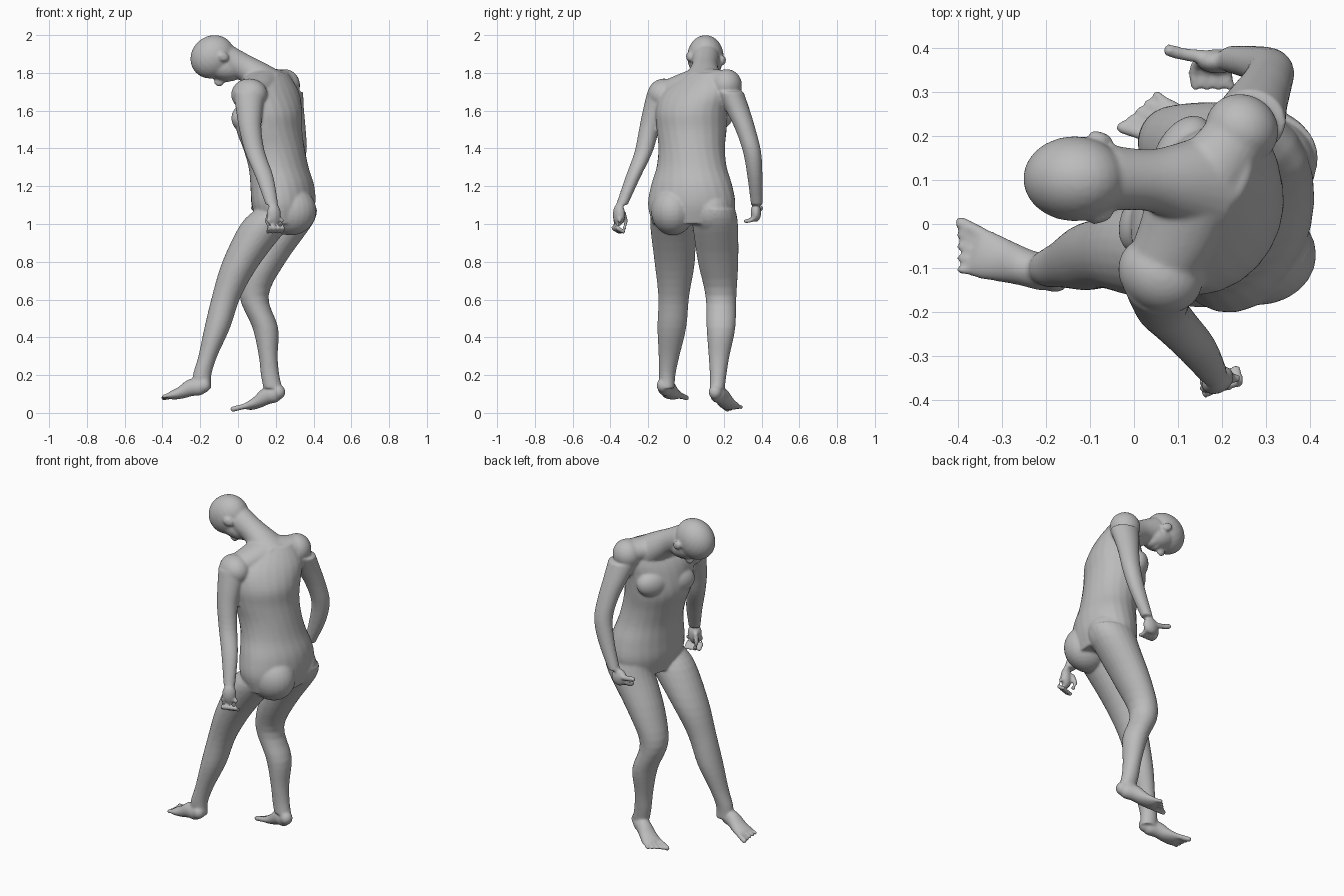
import bpy, bmesh
from math import sin, cos, pi, radians
from mathutils import Vector, Matrix

old = bpy.data.objects.get("Cube")
if old:
    bpy.data.objects.remove(old, do_unlink=True)

UP = Vector((0, 0, 1))
SIDES = 24
STEPS = 4
bm = bmesh.new()


def flow(a, b, c, d, t):
    """Smooth curve through b and c."""
    return b + (c - a) * (t / 2) + (a - b * 2.5 + c * 2 - d / 2) * t ** 2 \
        + ((b - c) * 1.5 + (d - a) / 2) * t ** 3


def skin(loops):
    """Run a smooth closed solid through a stack of rings."""
    last = len(loops) - 1
    dense = []
    for i in range(last):
        near = (loops[max(i - 1, 0)], loops[i], loops[i + 1], loops[min(i + 2, last)])
        for step in range(STEPS):
            dense.append([flow(*points, step / STEPS) for points in zip(*near)])
    dense.append(loops[last])
    rings = [[bm.verts.new(point) for point in loop] for loop in dense]
    for low, high in zip(rings, rings[1:]):
        for i in range(SIDES):
            j = (i + 1) % SIDES
            bm.faces.new((low[i], low[j], high[j], high[i]))
    bm.faces.new(rings[0])
    bm.faces.new(rings[-1])


def ellipse(centre, u, v):
    angles = [2 * pi * i / SIDES for i in range(SIDES)]
    return [Vector(centre) + u * cos(angle) + v * sin(angle) for angle in angles]


def level_ring(centre, depth, width, twist=0):
    turn = Matrix.Rotation(-radians(twist), 3, "Z")
    return ellipse(centre, turn @ Vector((depth, 0, 0)), turn @ Vector((0, width, 0)))


def limb(path, shape):
    """Level rings: the path gives x and y, the shared shape gives z, depth and width."""
    skin([level_ring((x, y, z), depth, width)
          for (x, y), (z, depth, width) in zip(path, shape)])


def tube(points, sizes):
    """Rings square to the path, each with a half height and a half width."""
    points = [Vector(point) for point in points]
    loops = []
    for i, (height, width) in enumerate(sizes):
        along = points[min(i + 1, len(points) - 1)] - points[max(i - 1, 0)]
        side = along.cross(UP)
        side = side.normalized() if side.length > 0.001 else Vector((0, 1, 0))
        rise = side.cross(along).normalized()
        loops.append(ellipse(points[i], rise * height, side * width))
    skin(loops)


def ball(centre, radii, pitch=0, yaw=0):
    place = (Matrix.Translation(centre) @ Matrix.Rotation(radians(yaw), 4, "Z")
             @ Matrix.Rotation(radians(pitch), 4, "Y") @ Matrix.Diagonal((*radii, 1)))
    bmesh.ops.create_uvsphere(bm, u_segments=24, v_segments=16, radius=1, matrix=place)


def digit(points, radius):
    """Finger or toe with rounded joints."""
    tube(points, [(radius, radius)] * len(points))
    for point in points:
        ball(point, (radius, radius, radius))


def fingers(first, step, bend, tip):
    """Four curled fingers in a row, starting from the first knuckle."""
    for k in range(4):
        knuckle = Vector(first) + Vector(step) * k
        digit([knuckle, knuckle + Vector(bend), knuckle + Vector(tip)], 0.012)


def foot(heel, pad, tip, inner):
    """Heel, arch and pad, then five toes with the big one on the inner side."""
    heel, pad, tip = Vector(heel), Vector(pad), Vector(tip)
    arch = heel.lerp(pad, 0.45) + UP * 0.01
    tube([heel, heel.lerp(pad, 0.15), arch, heel.lerp(pad, 0.75), pad, pad.lerp(tip, 0.3)],
         [(0.035, 0.03), (0.045, 0.04), (0.045, 0.043),
          (0.033, 0.05), (0.025, 0.056), (0.018, 0.054)])
    ball(heel, (0.036, 0.036, 0.038))
    forward = tip - pad
    side = forward.cross(UP).normalized() * inner
    for k in range(5):
        offset = side * (0.04 - 0.02 * k)
        end = tip + offset * 1.25 - forward * 0.12 * k
        digit([pad + offset, end], 0.015 if k == 0 else 0.011)


# Torso: x, half depth and half width at even heights, twisting as it rises
torso = [(0.24, 0.14, 0.21), (0.24, 0.165, 0.235), (0.235, 0.165, 0.22),
         (0.215, 0.155, 0.19), (0.19, 0.16, 0.18), (0.165, 0.17, 0.19),
         (0.165, 0.165, 0.2), (0.165, 0.13, 0.2), (0.18, 0.06, 0.11)]
loops = []
for k, (x, depth, width) in enumerate(torso):
    z = 1 + k / 10
    y = 0.03 + 0.4 * max(0, z - 1.65)
    loops.append(level_ring((x, y, z), depth, width, twist=40 * (z - 0.8)))
skin(loops)

# Chest and buttocks
for centre in ((0.035, 0.02, 1.56), (0.11, 0.16, 1.57)):
    ball(centre, (0.06, 0.095, 0.075), yaw=-30)
for y in (-0.07, 0.135):
    ball((0.28, y, 1.07), (0.135, 0.115, 0.13))

# Legs: one shape from hip to heel, the left stepping forward
leg = [(1.08, 0.14, 0.11), (1, 0.135, 0.12), (0.8, 0.103, 0.107), (0.62, 0.077, 0.082),
       (0.45, 0.068, 0.076), (0.3, 0.05, 0.055), (0.2, 0.049, 0.044), (0.13, 0.05, 0.04)]
limb([(0.24, -0.07), (0.15, -0.07), (0.02, -0.06), (-0.06, -0.065),
      (-0.11, -0.075), (-0.16, -0.09), (-0.19, -0.1), (-0.19, -0.1)], leg)
limb([(0.28, 0.15), (0.26, 0.155), (0.15, 0.17), (0.085, 0.185),
      (0.145, 0.185), (0.16, 0.175), (0.17, 0.17), (0.185, 0.165)], leg)
foot((-0.18, -0.12, 0.145), (-0.34, -0.07, 0.095), (-0.41, -0.045, 0.08), inner=1)
foot((0.215, 0.155, 0.11), (0.07, 0.23, 0.04), (-0.005, 0.265, 0.02), inner=-1)

# Arms: one shape from shoulder to wrist
arm = [(1.7, 0.085, 0.075), (1.6, 0.07, 0.064), (1.5, 0.059, 0.054),
       (1.38, 0.053, 0.048), (1.25, 0.048, 0.04), (1.1, 0.033, 0.031)]
limb([(0.06, -0.13), (0.06, -0.165), (0.065, -0.195),
      (0.09, -0.225), (0.14, -0.28), (0.18, -0.34)], arm)
limb([(0.26, 0.23), (0.28, 0.275), (0.3, 0.315),
      (0.31, 0.35), (0.28, 0.365), (0.22, 0.375)], arm)

# Shoulder caps and the slopes up to the neck
ball((0.06, -0.115, 1.685), (0.1, 0.085, 0.085), yaw=-30)
ball((0.245, 0.215, 1.735), (0.085, 0.08, 0.085), yaw=-30)
tube([(0.06, -0.1, 1.69), (0.1, -0.02, 1.73), (0.13, 0.07, 1.76)],
     [(0.07, 0.08), (0.065, 0.09), (0.07, 0.1)])
tube([(0.245, 0.21, 1.745), (0.2, 0.15, 1.755), (0.15, 0.09, 1.76)],
     [(0.07, 0.075), (0.065, 0.08), (0.07, 0.09)])

# Left hand, hanging
ball((0.19, -0.355, 1.05), (0.04, 0.03, 0.06), yaw=30)
fingers((0.16, -0.375, 1.02), (0.024, 0.008, 0), (0.005, -0.01, -0.04), (0, 0.02, -0.06))
digit([(0.165, -0.33, 1.06), (0.155, -0.32, 1.01), (0.165, -0.325, 0.98)], 0.013)

# Right hand, thumb held out
ball((0.19, 0.37, 1.06), (0.048, 0.028, 0.05))
fingers((0.145, 0.37, 1.04), (0.026, 0, 0), (-0.01, -0.025, -0.02), (-0.005, -0.055, -0.025))
digit([(0.18, 0.38, 1.07), (0.12, 0.385, 1.075), (0.08, 0.395, 1.085)], 0.015)

# Neck and bowed head: skull, face, chin, nose and lips
tube([(0.17, 0.09, 1.73), (0.1, 0.095, 1.785), (0.03, 0.1, 1.83), (-0.06, 0.105, 1.87)],
     [(0.095, 0.12), (0.08, 0.09), (0.07, 0.07), (0.08, 0.075)])
ball((-0.135, 0.103, 1.885), (0.122, 0.097, 0.11), pitch=-40)
ball((-0.095, 0.107, 1.835), (0.115, 0.08, 0.07), pitch=20)
ball((-0.035, 0.11, 1.79), (0.042, 0.045, 0.034))
ball((-0.1, 0.11, 1.755), (0.028, 0.016, 0.028), pitch=25)
ball((-0.058, 0.11, 1.766), (0.02, 0.028, 0.016))

# Ears
for y, z, yaw in ((0.014, 1.885, 20), (0.198, 1.865, -20)):
    ball((-0.075, y, z), (0.03, 0.011, 0.024), pitch=25, yaw=yaw)

bmesh.ops.recalc_face_normals(bm, faces=bm.faces)
mesh = bpy.data.meshes.new("body")
bm.to_mesh(mesh)
bm.free()
body = bpy.data.objects.new("body", mesh)
bpy.context.collection.objects.link(body)

# One grey skin
skin_grey = bpy.data.materials.new("plain grey")
skin_grey.use_nodes = True
colour = (0.5, 0.5, 0.5, 1)
skin_grey.diffuse_color = colour
skin_grey.node_tree.nodes["Principled BSDF"].inputs["Base Color"].default_value = colour
mesh.materials.append(skin_grey)

# Fuse the parts into one soft surface
fuse = body.modifiers.new("fuse", "REMESH")
fuse.mode = "VOXEL"
fuse.voxel_size = 0.0065
fuse.use_smooth_shade = True
relax = body.modifiers.new("relax", "SMOOTH")
relax.factor = 0.5
relax.iterations = 9
